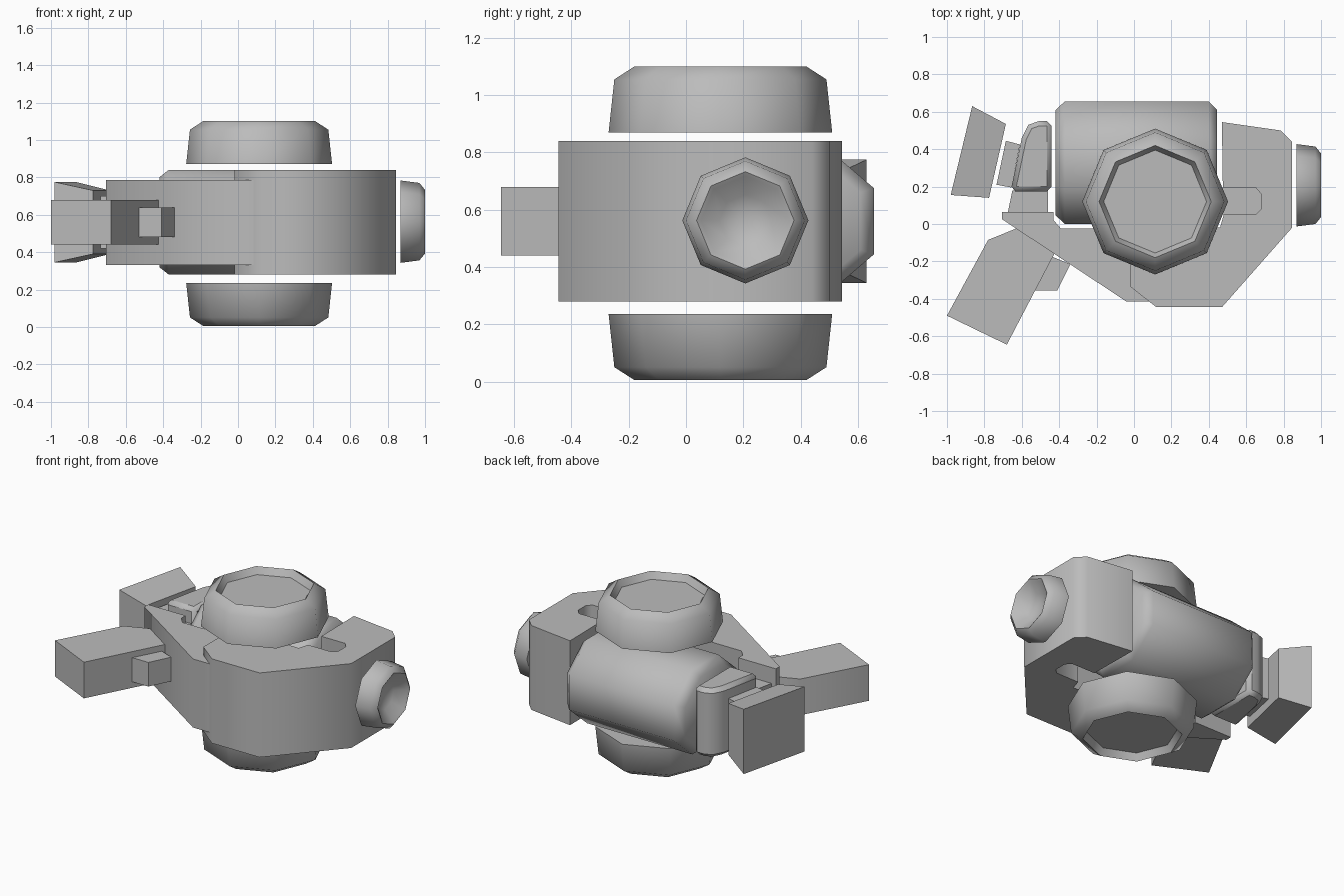
import bpy, bmesh, math
from mathutils import Matrix, Vector

cube = bpy.data.objects.get("Cube")
if cube:
    bpy.data.objects.remove(cube, do_unlink=True)

grey = bpy.data.materials.new("plain grey")
grey.use_nodes = True
grey.diffuse_color = (0.5, 0.5, 0.5, 1)
grey.node_tree.nodes["Principled BSDF"].inputs["Base Color"].default_value = (0.5, 0.5, 0.5, 1)

MID = 0.56


def finish(name, bm, angle=62):
    bmesh.ops.recalc_face_normals(bm, faces=bm.faces)
    mesh = bpy.data.meshes.new(name)
    bm.to_mesh(mesh)
    bm.free()
    mesh.materials.append(grey)
    mesh.shade_smooth()
    mesh.set_sharp_from_angle(angle=math.radians(angle))
    obj = bpy.data.objects.new(name, mesh)
    bpy.context.collection.objects.link(obj)
    return obj


def loft(name, rings, angle=62):
    """Skin a closed solid through rings of equal point count."""
    bm = bmesh.new()
    loops = [[bm.verts.new(p) for p in ring] for ring in rings]
    n = len(loops[0])
    for a, b in zip(loops, loops[1:]):
        for i in range(n):
            j = (i + 1) % n
            bm.faces.new((a[i], a[j], b[j], b[i]))
    bm.faces.new(loops[0])
    bm.faces.new(loops[-1])
    return finish(name, bm, angle)


def prism(name, outline, low, high):
    return loft(name, [[(x, y, z) for x, y in outline] for z in (low, high)])


def turned(name, profile, matrix, angle=62):
    """Eight-sided turned part; profile is (radius, height)."""
    rings = []
    for r, h in profile:
        turns = [k * math.tau / 8 for k in range(8)]
        rings.append([matrix @ Vector((r * math.cos(t), r * math.sin(t), h)) for t in turns])
    return loft(name, rings, angle)


# Upper and lower dished caps
cap = [(0.39, 0.31), (0.37, 0.495), (0.30, 0.54), (0.275, 0.495)]
for name, side in (("top_cap", 1), ("bottom_cap", -1)):
    place = Matrix.Translation((0.113, 0.12, 0.553 + 0.007 * side))
    turned(name, cap, place @ Matrix.Diagonal((1, 1, side, 1)))

# Side cup with a hollow bowl
cup = [(0.22, 0), (0.207, 0.1), (0.17, 0.13), (0.155, 0.12), (0.09, 0.065), (0.03, 0.05)]
turned("side_cup", cup,
       Matrix.Translation((0.87, 0.207, 0.563)) @ Matrix.Rotation(math.pi / 2, 4, 'Y'))

# Octagonal barrel with chamfered ends
barrel = []
for x, s in ((-0.42, 0.86), (-0.37, 1), (0.40, 1), (0.445, 0.86)):
    ring = []
    for k in range(8):
        t = (k + 0.5) * math.tau / 8
        c = s / math.cos(math.pi / 8)
        ring.append((x, 0.328 + 0.327 * c * math.cos(t), MID + 0.28 * c * math.sin(t)))
    barrel.append(ring)
loft("barrel", barrel)

# Wrapping side hull, notched for the connector
prism("side_hull", [(0.47, 0.545), (0.785, 0.50), (0.845, 0.44), (0.845, -0.02),
                    (0.47, -0.445), (0.12, -0.445), (-0.02, -0.335), (-0.02, -0.02),
                    (0.46, -0.02), (0.48, 0.05), (0.65, 0.05), (0.68, 0.08),
                    (0.68, 0.16), (0.65, 0.195), (0.475, 0.195)], 0.28, 0.84)
prism("connector", [(0.43, 0.05), (0.65, 0.05), (0.68, 0.08), (0.68, 0.16),
                    (0.65, 0.195), (0.43, 0.195)], 0.42, 0.70)

# Front arm plate reaching to the side joint
prism("arm_plate", [(-0.705, 0.065), (-0.705, 0.025), (-0.04, -0.415), (0.085, -0.415),
                    (0.085, -0.025), (-0.39, -0.025), (-0.43, 0.02), (-0.43, 0.065)], 0.33, 0.785)

# Neck, rounded joint block and link
prism("joint_neck", [(-0.675, 0.06), (-0.65, 0.18), (-0.46, 0.18), (-0.46, 0.06)], 0.44, 0.68)
block = prism("joint_block", [(-0.66, 0.175), (-0.60, 0.46), (-0.565, 0.53), (-0.51, 0.55),
                              (-0.44, 0.55), (-0.44, 0.175)], 0.33, 0.785)
soft = block.modifiers.new("soft edges", 'BEVEL')
soft.width = 0.025
soft.limit_method = 'ANGLE'
soft.angle_limit = math.radians(62)
prism("joint_link", [(-0.735, 0.21), (-0.685, 0.445), (-0.61, 0.425), (-0.655, 0.195)], 0.42, 0.70)

# Tapered foot, wider on its outer face
foot = []
for (x0, y0), (x1, y1), h in (((-0.98, 0.155), (-0.865, 0.63), 0.215),
                              ((-0.775, 0.14), (-0.685, 0.535), 0.17)):
    foot.append([(x0, y0, MID - h), (x1, y1, MID - h), (x1, y1, MID + h), (x0, y0, MID + h)])
loft("foot", foot)

# Forward arm and its side grip
prism("forward_arm", [(-1.0, -0.49), (-0.68, -0.645), (-0.40, -0.11), (-0.595, -0.01),
                      (-0.78, -0.085)], 0.44, 0.68)
prism("arm_grip", [(-0.53, -0.355), (-0.41, -0.355), (-0.34, -0.215), (-0.45, -0.17)], 0.48, 0.64)
